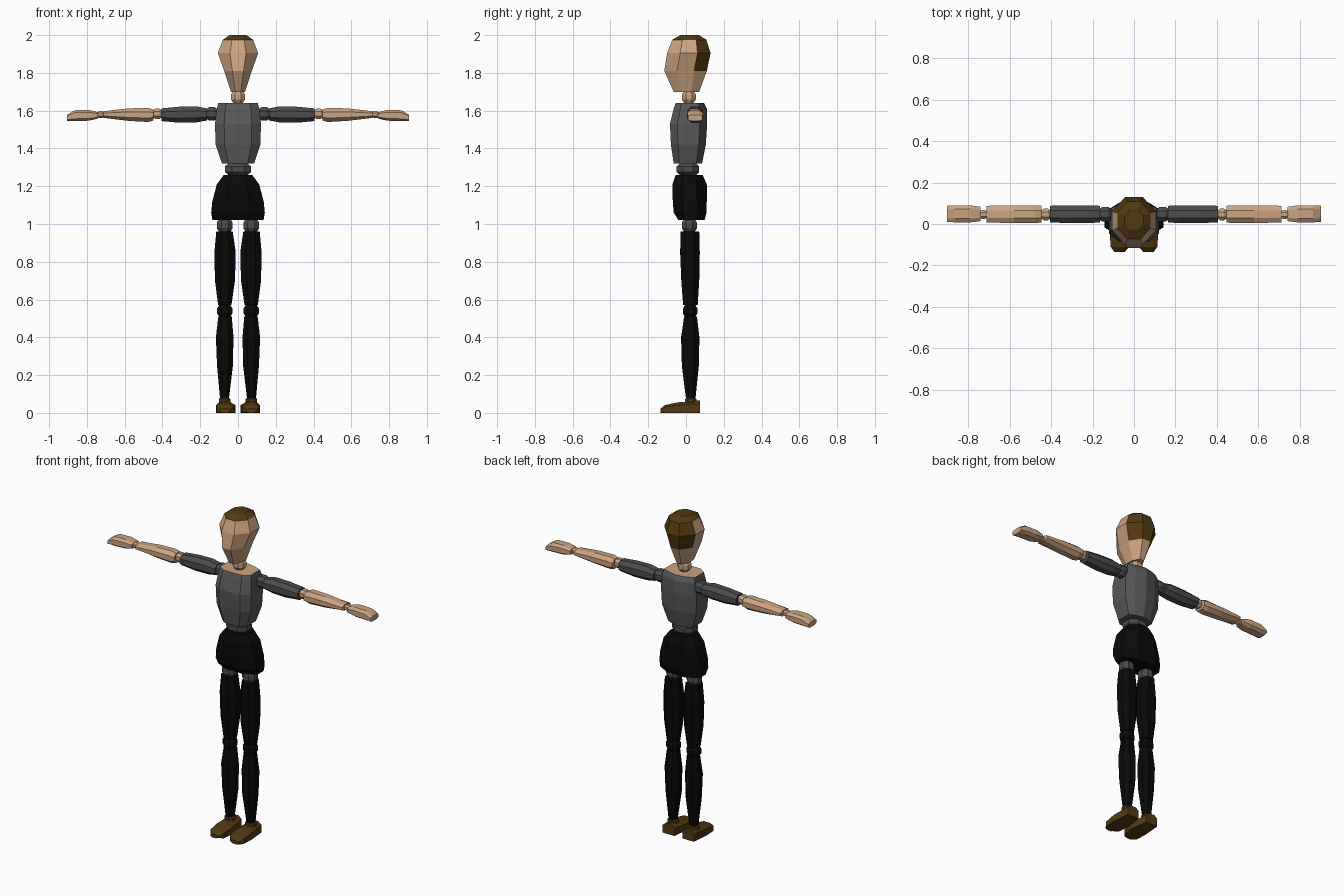
import bpy, bmesh
from mathutils import Vector


def mat(name, r, g, b):
    m = bpy.data.materials.new(name)
    m.diffuse_color = (r, g, b, 1)
    return m


SKIN = mat("skin", 0.60, 0.37, 0.22)
BROWN = mat("brown", 0.085, 0.042, 0.006)
SHIRT = mat("shirt_grey", 0.10, 0.10, 0.10)
SLEEVE = mat("sleeve_grey", 0.075, 0.07, 0.073)
BLACK = mat("black", 0.003, 0.003, 0.003)

# maps (along, a, b) to x, y, z for each loft axis
AXES = {'z': lambda t, a, b: (a, b, t),
        'x': lambda t, a, b: (t, a, b),
        'y': lambda t, a, b: (a, t, b)}


def loft(name, axis, sections, mats, cut=0.28, ridge=0.0, mirror=False, rule=None):
    """Loft cut-corner rings; a section is (along, a_min, a_max, b_min, b_max)."""
    c, r = cut, ridge
    shape = [(c, 0), (1 - c, 0), (1, c), (1, 1 - c), (1 - c, 1 - r)]
    if r:
        shape.append((0.5, 1))
    shape += [(c, 1 - r), (0, 1 - c), (0, c)]
    n = len(shape)
    bm = bmesh.new()
    rings = [[bm.verts.new(AXES[axis](t, a0 + u * (a1 - a0), b0 + v * (b1 - b0)))
              for u, v in shape] for t, a0, a1, b0, b1 in sections]
    for lo, hi in zip(rings, rings[1:]):
        for i in range(n):
            j = (i + 1) % n
            bm.faces.new((lo[i], lo[j], hi[j], hi[i]))
    bm.faces.new(rings[0][::-1])
    bm.faces.new(rings[-1])
    bmesh.ops.recalc_face_normals(bm, faces=bm.faces[:])
    if rule:
        for f in bm.faces:
            f.material_index = rule(f.calc_center_median(), f.normal)
    me = bpy.data.meshes.new(name)
    bm.to_mesh(me)
    bm.free()
    for m in mats:
        me.materials.append(m)
    ob = bpy.data.objects.new(name, me)
    bpy.context.collection.objects.link(ob)
    if mirror:
        ob.modifiers.new("mirror", 'MIRROR').use_mirror_merge = False
    return ob


def joint(name, axis, t0, t1, ca, cb, ra, rb, m, mirror=True):
    """Faceted ball joint between two limb parts."""
    secs = []
    for f, s in ((0, 0.65), (0.3, 1), (0.7, 1), (1, 0.65)):
        secs.append((t0 + f * (t1 - t0), ca - ra * s, ca + ra * s, cb - rb * s, cb + rb * s))
    loft(name, axis, secs, [m], mirror=mirror)


# Head with hair on the back and crown
loft("head", 'z', [
    (1.70, -0.037, 0.037, -0.065, 0.07),
    (1.81, -0.073, 0.073, -0.115, 0.11),
    (1.905, -0.107, 0.107, -0.10, 0.13),
    (1.975, -0.08, 0.08, -0.073, 0.108),
    (2.00, -0.045, 0.045, -0.03, 0.07)], [SKIN, BROWN], cut=0.3,
    rule=lambda c, n: int(c.z > 1.975 or (c.z > 1.81 and c.y > 0.055)))
joint("neck", 'z', 1.64, 1.705, 0, 0.015, 0.037, 0.037, SKIN, mirror=False)

# Torso with bare shoulder top, waist and pelvis
loft("torso", 'z', [
    (1.32, -0.085, 0.085, -0.065, 0.085),
    (1.42, -0.118, 0.118, -0.08, 0.105),
    (1.53, -0.122, 0.122, -0.085, 0.112),
    (1.61, -0.112, 0.112, -0.065, 0.11),
    (1.64, -0.105, 0.105, -0.055, 0.095)], [SHIRT, SKIN], cut=0.2, ridge=0.08,
    rule=lambda c, n: int(n.z > 0.9))
joint("waist", 'z', 1.255, 1.325, 0, 0.01, 0.07, 0.06, SLEEVE, mirror=False)
loft("pelvis", 'z', [
    (1.02, -0.135, 0.135, -0.04, 0.098),
    (1.06, -0.142, 0.142, -0.065, 0.108),
    (1.12, -0.136, 0.136, -0.07, 0.11),
    (1.21, -0.112, 0.112, -0.072, 0.11),
    (1.26, -0.075, 0.075, -0.055, 0.088)], [BLACK])

# Legs
joint("hip", 'z', 0.955, 1.03, 0.07, 0.018, 0.042, 0.04, SLEEVE)
loft("thigh", 'z', [
    (0.57, 0.035, 0.105, -0.015, 0.062),
    (0.70, 0.016, 0.122, -0.025, 0.07),
    (0.85, 0.012, 0.125, -0.031, 0.073),
    (0.96, 0.028, 0.115, -0.028, 0.07)], [BLACK], mirror=True)
joint("knee", 'z', 0.505, 0.575, 0.07, 0.022, 0.04, 0.038, BLACK)
loft("shin", 'z', [
    (0.075, 0.048, 0.095, 0.0, 0.05),
    (0.25, 0.027, 0.111, -0.022, 0.068),
    (0.40, 0.024, 0.117, -0.026, 0.071),
    (0.51, 0.033, 0.104, -0.01, 0.058)], [BLACK], mirror=True)
joint("ankle", 'z', 0.045, 0.085, 0.071, 0.025, 0.03, 0.03, BROWN)

# Shoes: flat sole, narrow top, rising towards the heel
shoe = loft("shoe", 'y', [
    (-0.135, 0.045, 0.095, 0.0, 0.022),
    (-0.11, 0.022, 0.113, 0.0, 0.042),
    (-0.04, 0.014, 0.117, 0.0, 0.056),
    (0.075, 0.028, 0.108, 0.0, 0.066)], [BROWN], cut=0.26, mirror=True)
for v in shoe.data.vertices:
    if v.co.z < 0.02 and v.co.y > -0.12:
        v.co.z = 0.0

# Arms held straight out
joint("shoulder", 'x', 0.105, 0.172, 0.047, 1.583, 0.036, 0.036, SLEEVE)
loft("upper_arm", 'x', [
    (0.165, 0.007, 0.088, 1.548, 1.612),
    (0.22, 0.005, 0.09, 1.538, 1.623),
    (0.31, 0.005, 0.09, 1.536, 1.621),
    (0.405, 0.007, 0.088, 1.545, 1.612)], [SLEEVE], mirror=True)
joint("elbow", 'x', 0.402, 0.450, 0.046, 1.583, 0.028, 0.028, SKIN)
loft("forearm", 'x', [
    (0.447, 0.007, 0.088, 1.548, 1.606),
    (0.475, 0.005, 0.09, 1.54, 1.615),
    (0.58, 0.005, 0.09, 1.546, 1.612),
    (0.712, 0.007, 0.088, 1.562, 1.597)], [SKIN], mirror=True)
joint("wrist", 'x', 0.708, 0.748, 0.046, 1.579, 0.021, 0.018, SKIN)
loft("hand", 'x', [
    (0.742, 0.014, 0.083, 1.558, 1.592),
    (0.79, 0.008, 0.09, 1.547, 1.604),
    (0.865, 0.008, 0.09, 1.544, 1.602),
    (0.905, 0.01, 0.088, 1.545, 1.578)], [SKIN], cut=0.22, mirror=True)
